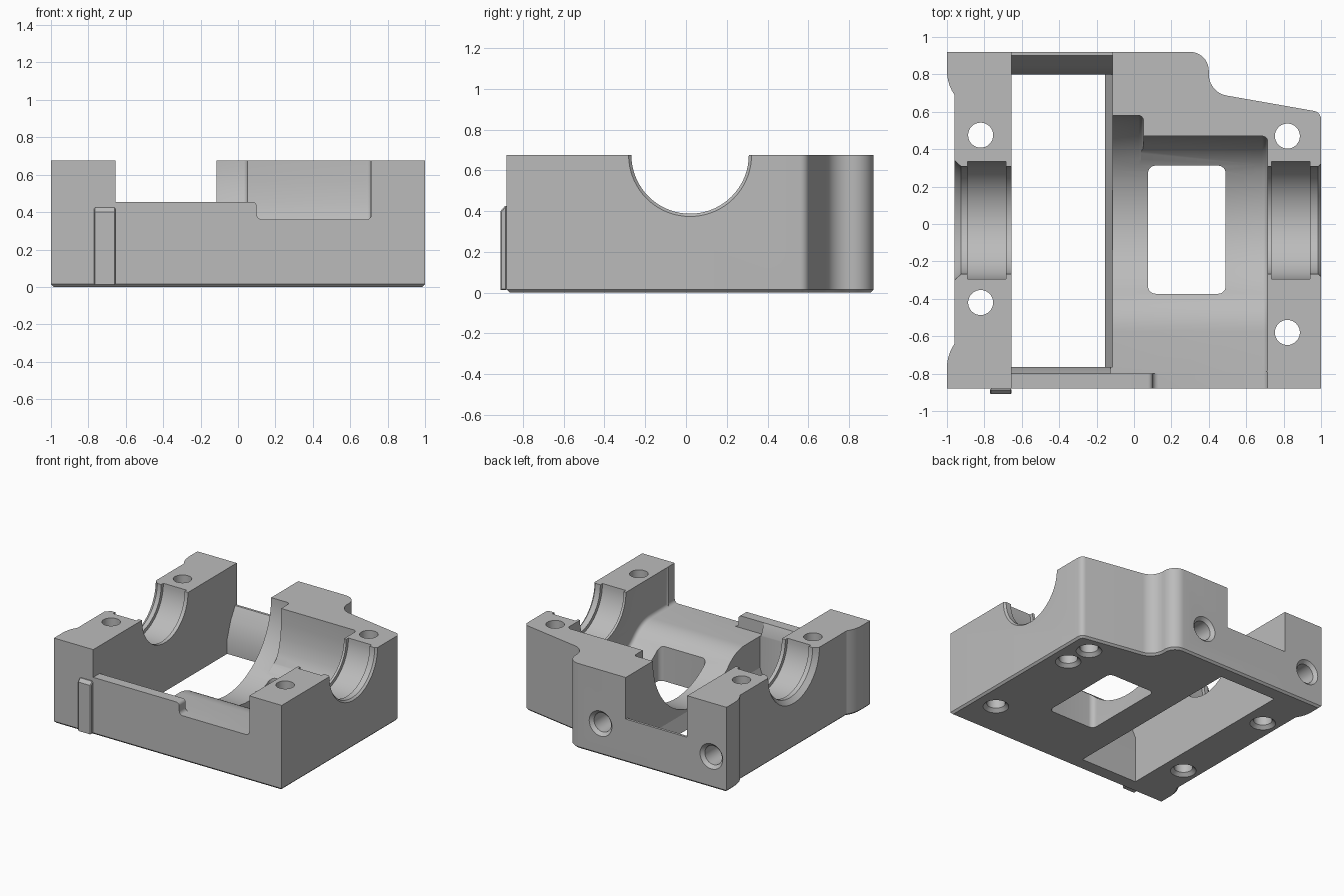
import bpy, bmesh, math

if "Cube" in bpy.data.objects:
    bpy.data.objects.remove(bpy.data.objects["Cube"], do_unlink=True)

metal = bpy.data.materials.new("machined_grey")
metal.use_nodes = True
metal.diffuse_color = (0.5, 0.5, 0.5, 1)
metal.node_tree.nodes["Principled BSDF"].inputs["Base Color"].default_value = (0.5, 0.5, 0.5, 1)

PLACE = {"X": lambda a, b, t: (t, a, b),
         "Y": lambda a, b, t: (a, t, b),
         "Z": lambda a, b, t: (a, b, t)}


def finish(name, bm):
    bmesh.ops.recalc_face_normals(bm, faces=bm.faces)
    mesh = bpy.data.meshes.new(name)
    bm.to_mesh(mesh)
    bm.free()
    mesh.materials.append(metal)
    ob = bpy.data.objects.new(name, mesh)
    bpy.context.scene.collection.objects.link(ob)
    return ob


def prism(name, points, axis, low, high, bevel_low=0, bevel_high=0, segments=4):
    """Extrude a closed profile along an axis, optionally bevelling its end caps."""
    bm = bmesh.new()
    rings = [[bm.verts.new(PLACE[axis](a, b, t)) for a, b in points] for t in (low, high)]
    caps = [bm.faces.new(r) for r in rings]
    n = len(points)
    for i in range(n):
        j = (i + 1) % n
        bm.faces.new((rings[0][i], rings[0][j], rings[1][j], rings[1][i]))
    bmesh.ops.recalc_face_normals(bm, faces=bm.faces)
    edges = [(list(c.edges), w) for c, w in zip(caps, (bevel_low, bevel_high)) if w]
    for group, width in edges:
        bmesh.ops.bevel(bm, geom=group, offset=width, segments=segments,
                        profile=0.5, affect="EDGES")
    return finish(name, bm)


def lathe(name, profile, axis, u, v, n=48):
    """Turn (position, radius) pairs around a line parallel to an axis."""
    bm = bmesh.new()
    rings = []
    for t, r in profile:
        angles = [2 * math.pi * k / n for k in range(n)]
        rings.append([bm.verts.new(PLACE[axis](u + r * math.cos(a), v + r * math.sin(a), t))
                      for a in angles])
    bm.faces.new(rings[0])
    bm.faces.new(rings[-1])
    for p, q in zip(rings, rings[1:]):
        for i in range(n):
            j = (i + 1) % n
            bm.faces.new((p[i], p[j], q[j], q[i]))
    return finish(name, bm)


def arc(cx, cy, r, start, end, n=8):
    angles = [math.radians(start + (end - start) * k / n) for k in range(n + 1)]
    return [(cx + r * math.cos(a), cy + r * math.sin(a)) for a in angles]


def rounded_rect(x0, x1, y0, y1, r):
    return (arc(x1 - r, y1 - r, r, 0, 90) + arc(x0 + r, y1 - r, r, 90, 180)
            + arc(x0 + r, y0 + r, r, 180, 270) + arc(x1 - r, y0 + r, r, 270, 360))


TOP = 0.675      # joint face height, also the shaft axis height
AXIS_Y = 0.02    # shaft axis

# Main casting with its stepped outline and chamfered base
outline = [(-1, -0.88), (1, -0.88)]
outline += arc(0.955, 0.56, 0.045, 0, 80, 6)
outline += arc(0.515, 0.80, 0.115, 260, 180, 10)
outline += arc(0.30, 0.82, 0.10, 0, 90, 10)
outline += [(-1, 0.92)]
outline += arc(-0.77, 0.82, 0.23, 180, 214, 5)
outline += arc(-0.77, -0.77, 0.23, 146, 180, 5)
block = prism("lower_housing", outline, "Z", 0, TOP, bevel_low=0.015, segments=1)

cutters = []

# Open slot, leaving a low front wall and a lower sloped back wall
slot = [(-1.1, 0.455), (-0.80, 0.455), (-0.765, 0.37), (-0.765, -0.1), (0.80, -0.1),
        (0.80, 0.12), (0.845, 0.25), (0.90, 0.345), (1.1, 0.345), (1.1, 1), (-1.1, 1)]
cutters.append(prism("slot_cutter", slot, "X", -0.655, -0.115))

# Curved trough that rolls over to a flat shelf at the front
SWEEP = 0.56


def at_y(y):
    return math.degrees(math.asin((y - AXIS_Y) / SWEEP)) - 90


front_a, back_a = at_y(-0.375), at_y(0.315)
sin_f = (AXIS_Y + 0.375) / SWEEP
roll = (0.36 - (TOP - SWEEP * math.sqrt(1 - sin_f ** 2))) / (1 - math.sqrt(1 - sin_f ** 2))
tilt = math.degrees(math.asin(sin_f))
trough = [(-0.80, 1), (-0.80, 0.36)]
trough += arc(-0.375 - roll * sin_f, 0.36 - roll, roll, 90, 90 - tilt, 8)[:-1]
trough += arc(AXIS_Y, TOP, SWEEP, front_a, back_a, 20)
trough += [(0.39, 0.26), (0.435, 0.35), (0.46, 0.45), (0.47, 0.56), (0.47, 1)]
cutters.append(prism("trough_cutter", trough, "X", -0.125, 0.715, bevel_high=0.03))

# Deeper pocket beside the slot
pocket = [(0.2, 1), (0.2, 0.4)] + arc(AXIS_Y, TOP, SWEEP, back_a, 0, 14) + [(0.58, 1)]
cutters.append(prism("pocket_cutter", pocket, "X", -0.125, 0.05, bevel_high=0.025))

# Stepped opening in the front wall
opening = [(-0.2, 1), (-0.2, 0.455)]
opening += arc(0.075, 0.43, 0.025, 90, 0, 5) + arc(0.13, 0.39, 0.03, 180, 270, 5)
opening += arc(0.685, 0.39, 0.03, 270, 360, 5) + [(0.715, 1)]
cutters.append(prism("opening_cutter", opening, "Y", -1.1, -0.79))

# Floor window
cutters.append(prism("window_cutter", rounded_rect(0.075, 0.49, -0.373, 0.312, 0.04),
                     "Z", -0.1, 0.5))

# Bearing saddles with a wide groove and a chamfered outer mouth
R, G = 0.288, 0.315
left_side = [(-0.5, R), (-0.685, R), (-0.685, G), (-0.89, G), (-0.89, R), (-0.925, R), (-0.97, 0.33)]
right_side = [(0.6, R), (0.735, R), (0.735, G), (0.94, G), (0.94, R), (0.985, R), (1.02, 0.32)]
for profile in (left_side, right_side):
    cutters.append(lathe("saddle_cutter", profile, "X", AXIS_Y, TOP, 72))

# Bolt holes through the joint face, countersunk below, and one blind hole
for x, y, top in [(-0.82, 0.475, 1), (-0.82, -0.42, 1), (0.82, 0.47, 1),
                  (0.82, -0.58, 1), (0.836, 0.254, 0.25)]:
    cutters.append(lathe("bolt_cutter", [(-0.01, 0.104), (0.025, 0.067), (top, 0.067)],
                         "Z", x, y, 32))

# Blind holes in the back face
for x in (-0.867, 0.106):
    cutters.append(lathe("back_hole_cutter", [(0.93, 0.11), (0.895, 0.075), (0.60, 0.075)],
                         "Y", x, 0.25, 32))

# Cut the casting, then discard the cutters
for cutter in cutters:
    cutter.hide_render = True
    mod = block.modifiers.new(cutter.name, "BOOLEAN")
    mod.operation = "DIFFERENCE"
    mod.solver = "EXACT"
    mod.object = cutter
graph = bpy.context.evaluated_depsgraph_get()
graph.update()
cut_mesh = bpy.data.meshes.new_from_object(block.evaluated_get(graph))
block.modifiers.clear()
block.data = cut_mesh
for cutter in cutters:
    bpy.data.objects.remove(cutter, do_unlink=True)

# Sloped sill along the foot of the slot
sill = prism("slot_sill", [(-0.155, 0), (-0.115, 0), (-0.115, 0.11)], "Y", -0.765, 0.80)

# Raised locating pad on the front
pad = prism("front_pad", [(-0.88, 0.012), (-0.91, 0.012), (-0.91, 0.40), (-0.888, 0.425),
                          (-0.88, 0.425)], "X", -0.77, -0.655, 0.006, 0.006, 1)

# Smooth the curves and keep machined edges sharp
bpy.ops.object.select_all(action="DESELECT")
for ob in (block, sill, pad):
    ob.select_set(True)
bpy.context.view_layer.objects.active = block
bpy.ops.object.shade_smooth_by_angle(angle=math.radians(25))
